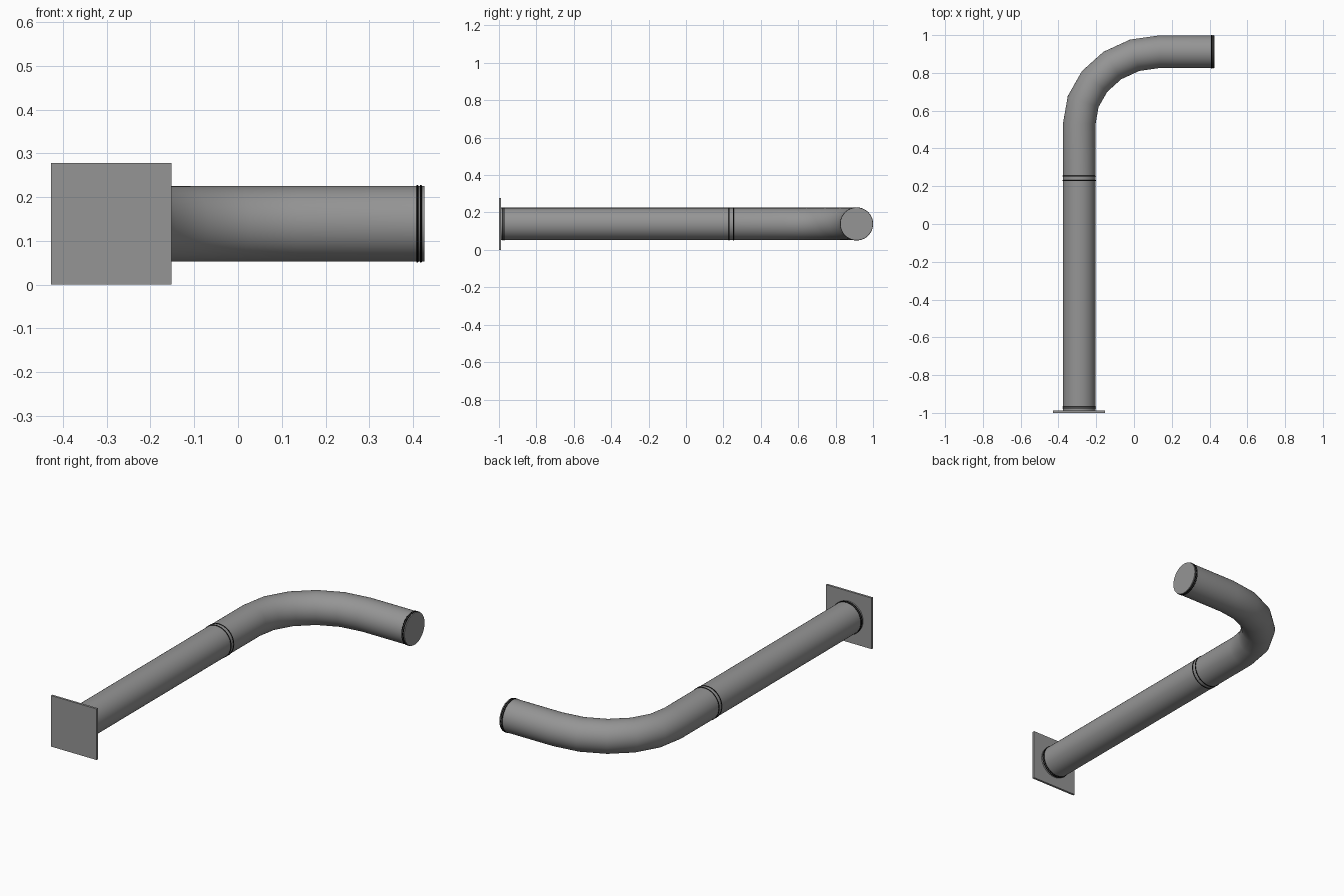
import bpy, bmesh, math
from mathutils import Vector

if "Cube" in bpy.data.objects:
    bpy.data.objects.remove(bpy.data.objects["Cube"])

R = 0.0865            # pipe radius
CX, CZ = -0.29, 0.139  # axis of the straight pipe
END_Y = 0.912         # axis of the outlet after the bend
SIDES = 40


def material(name, value):
    mat = bpy.data.materials.new(name)
    mat.diffuse_color = (value, value, value, 1)
    mat.use_nodes = True
    mat.node_tree.nodes["Principled BSDF"].inputs["Base Color"].default_value = mat.diffuse_color
    return mat


grey = material("steel grey", 0.3)
black = material("seal black", 0.005)


def finish(name, bm, mat):
    bmesh.ops.recalc_face_normals(bm, faces=bm.faces)
    me = bpy.data.meshes.new(name)
    bm.to_mesh(me)
    bm.free()
    me.materials.append(mat)
    ob = bpy.data.objects.new(name, me)
    bpy.context.collection.objects.link(ob)
    bpy.ops.object.select_all(action='DESELECT')
    ob.select_set(True)
    bpy.context.view_layer.objects.active = ob
    bpy.ops.object.shade_smooth_by_angle(angle=math.radians(35))
    return ob


def sweep(name, stations, mat=grey):
    """Capped tube through (x, y, direction angle, radius) stations in the plane z = CZ."""
    bm = bmesh.new()
    rings = []
    for x, y, ang, r in stations:
        side = Vector((math.sin(ang), -math.cos(ang), 0))
        ring = []
        for i in range(SIDES):
            a = 2 * math.pi * i / SIDES
            p = Vector((x, y, CZ)) + side * (r * math.cos(a))
            p.z += r * math.sin(a)
            ring.append(bm.verts.new(p))
        rings.append(ring)
    for a, b in zip(rings, rings[1:]):
        for i in range(SIDES):
            j = (i + 1) % SIDES
            bm.faces.new((a[i], a[j], b[j], b[i]))
    bm.faces.new(rings[0])
    bm.faces.new(rings[-1])
    return finish(name, bm, mat)


def seal(name, x, y, ang, width=0.005, height=0.002):
    """Thin raised black ring around the pipe."""
    profile = [(-0.5, -1), (-0.5, 0.4), (-0.25, 1), (0.25, 1), (0.5, 0.4), (0.5, -1)]
    sweep(name, [(x + math.cos(ang) * width * t, y + math.sin(ang) * width * t,
                  ang, R + height * h) for t, h in profile], black)


UP = math.pi / 2

# square wall plate
bm = bmesh.new()
bmesh.ops.create_cube(bm, size=1)
for v in bm.verts:
    v.co = Vector((CX + v.co.x * 0.275, -0.994 + v.co.y * 0.012, CZ + v.co.z * 0.278))
finish("wall_plate", bm, grey)

# straight pipe
sweep("straight_pipe", [(CX, -0.99, UP, R), (CX, 0.24, UP, R)])

# elbow pipe: short straight, five-segment bend, outlet
AX, AY = 0.425, END_Y - 0.53
path = [(CX, 0.24, UP, R)]
for k in range(6):
    t = math.radians(18 * k)
    ang = math.atan2(AY * math.cos(t), AX * math.sin(t))
    path.append((CX + AX * (1 - math.cos(t)), 0.53 + AY * math.sin(t), ang, R))
path.append((0.426, END_Y, 0, R))
sweep("elbow_pipe", path)

# black seals in pairs at the plate, the joint and the outlet
for n in range(2):
    seal(f"plate_seal_{n + 1}", CX, -0.978 + 0.009 * n, UP)
    seal(f"joint_seal_{n + 1}", CX, 0.23 + 0.023 * n, UP)
    seal(f"outlet_seal_{n + 1}", 0.410 + 0.008 * n, END_Y, 0)
